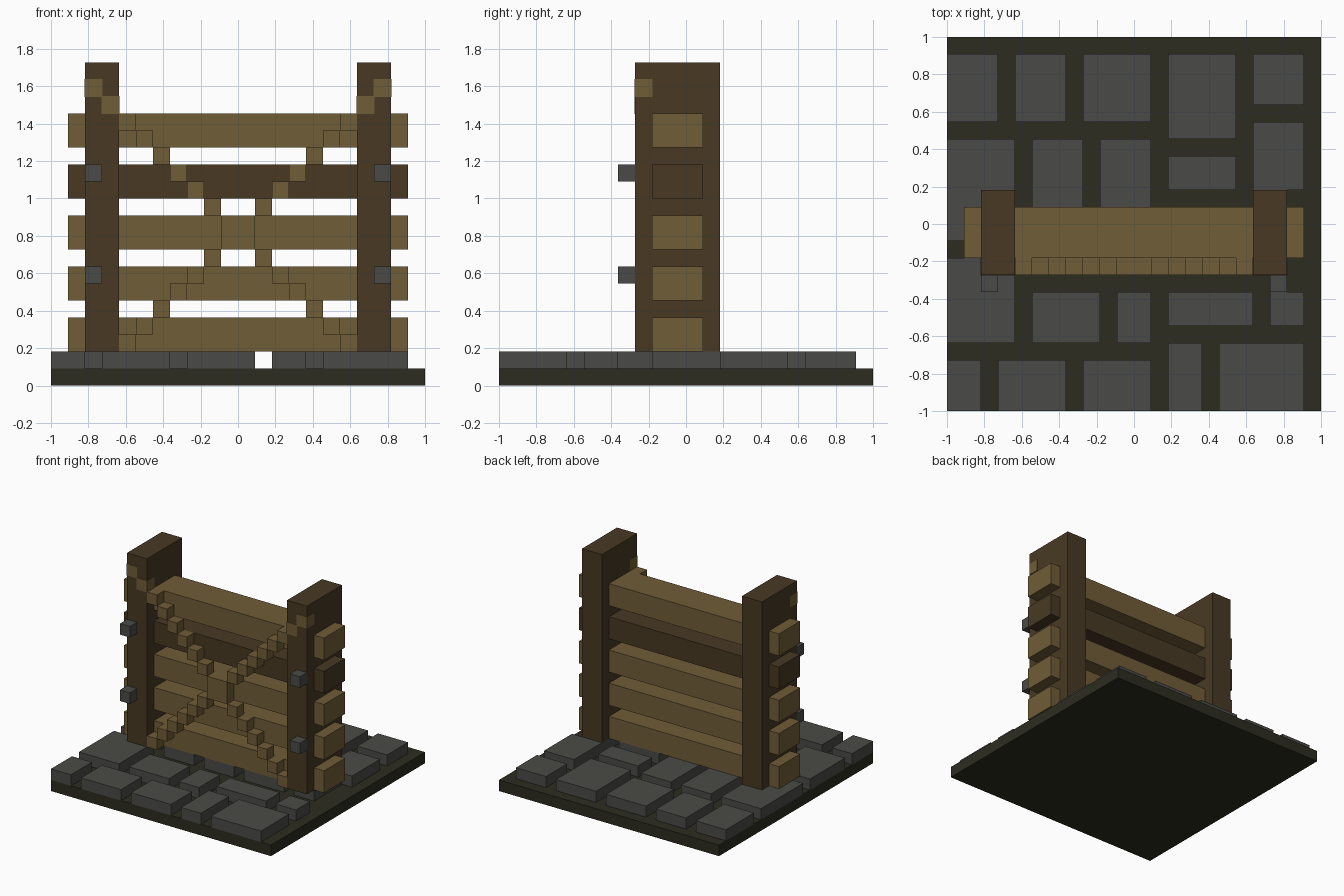
import bpy

U = 1 / 11  # one block of the build grid

cube = bpy.data.objects.get("Cube")
if cube:
    bpy.data.objects.remove(cube, do_unlink=True)


def material(name, rgb):
    linear = [(c / 255 / 12.92) if c < 11 else ((c / 255 + 0.055) / 1.055) ** 2.4 for c in rgb]
    mat = bpy.data.materials.new(name)
    mat.use_nodes = True
    mat.diffuse_color = (*linear, 1)
    mat.node_tree.nodes["Principled BSDF"].inputs["Base Color"].default_value = (*linear, 1)
    return mat


LIGHT = material("light wood", (112, 93, 55))
DARK = material("dark wood", (72, 57, 35))
STONE = material("grey stone", (74, 74, 71))
SOIL = material("dark ground", (44, 44, 33))


def box(name, mat, x, y, z, grow=0.0):
    """Box from (min, max) ranges in grid blocks."""
    spans = (x, y, z)
    corners = [(a, b, c) for a in (0, 1) for b in (0, 1) for c in (0, 1)]
    verts = [[s[i] * U + (grow if i else -grow) for s, i in zip(spans, c)] for c in corners]
    faces = [(0, 1, 3, 2), (4, 6, 7, 5), (0, 4, 5, 1), (2, 3, 7, 6), (0, 2, 6, 4), (1, 5, 7, 3)]
    mesh = bpy.data.meshes.new(name)
    mesh.from_pydata(verts, [], faces)
    mesh.materials.append(mat)
    obj = bpy.data.objects.new(name, mesh)
    bpy.context.collection.objects.link(obj)
    return obj


def pair(name, mat, x, y, z, grow=0.0):
    """The same box on both sides."""
    box("left_" + name, mat, x, y, z, grow)
    box("right_" + name, mat, (-x[1], -x[0]), y, z, grow)


# Ground slab
box("ground_slab", SOIL, (-11, 11), (-11, 11), (0, 1))

# Paving stones, as x range and y range, row by row from the front
paving = [
    (-11, -9, -11, -8), (-8, -4, -11, -8), (-3, 1, -11, -8), (2, 4, -11, -7), (5, 10, -11, -7),
    (-11, -7, -7, -2), (-6, -2, -7, -4), (-1, 1, -7, -4), (2, 7, -6, -4), (8, 10, -6, -4),
    (-11, -7, -1, 5), (-6, -3, -2, 5), (-2, 1, -2, 5), (2, 6, -2, 1), (7, 9, -2, 2),
    (2, 6, 2, 4), (7, 10, 2, 6),
    (-11, -8, 6, 10), (-7, -4, 6, 10), (-3, 1, 6, 10), (2, 6, 5, 10), (7, 10, 7, 10),
]
for x0, x1, y0, y1 in paving:
    box("paving_stone", STONE, (x0, x1), (y0, y1), (1, 2))

# Posts
pair("post", DARK, (7, 9), (-3, 2), (2, 19))

# Planks, the fourth one darker
for i in range(5):
    z = 2 + 3 * i
    box("plank", DARK if i == 3 else LIGHT, (-10, 10), (-2, 1), (z, z + 2))

# Crossed brace in steps, with a solid centre
box("brace_centre", LIGHT, (-1, 1), (-3, -2), (8, 10))
for step in range(1, 7):
    x = (step, step + 1)
    pair("brace_upper", LIGHT, x, (-3, -2), (8 + step + 1 - 1 + 1 - 1 + 1, 8 + step + 2))
    pair("brace_lower", LIGHT, x, (-3, -2), (8 - step, 9 - step))

# Brace ends let into the posts
for x in (7, 8):
    pair("brace_end", LIGHT, (x, x + 1), (-3, -2), (x + 9, x + 10), 0.002)

# Stone pegs on the posts
for z in (6, 12):
    pair("peg", STONE, (8, 9), (-4, -3), (z, z + 1))

for obj in bpy.context.collection.objects:
    if obj.type == "MESH":
        obj.data.update()
